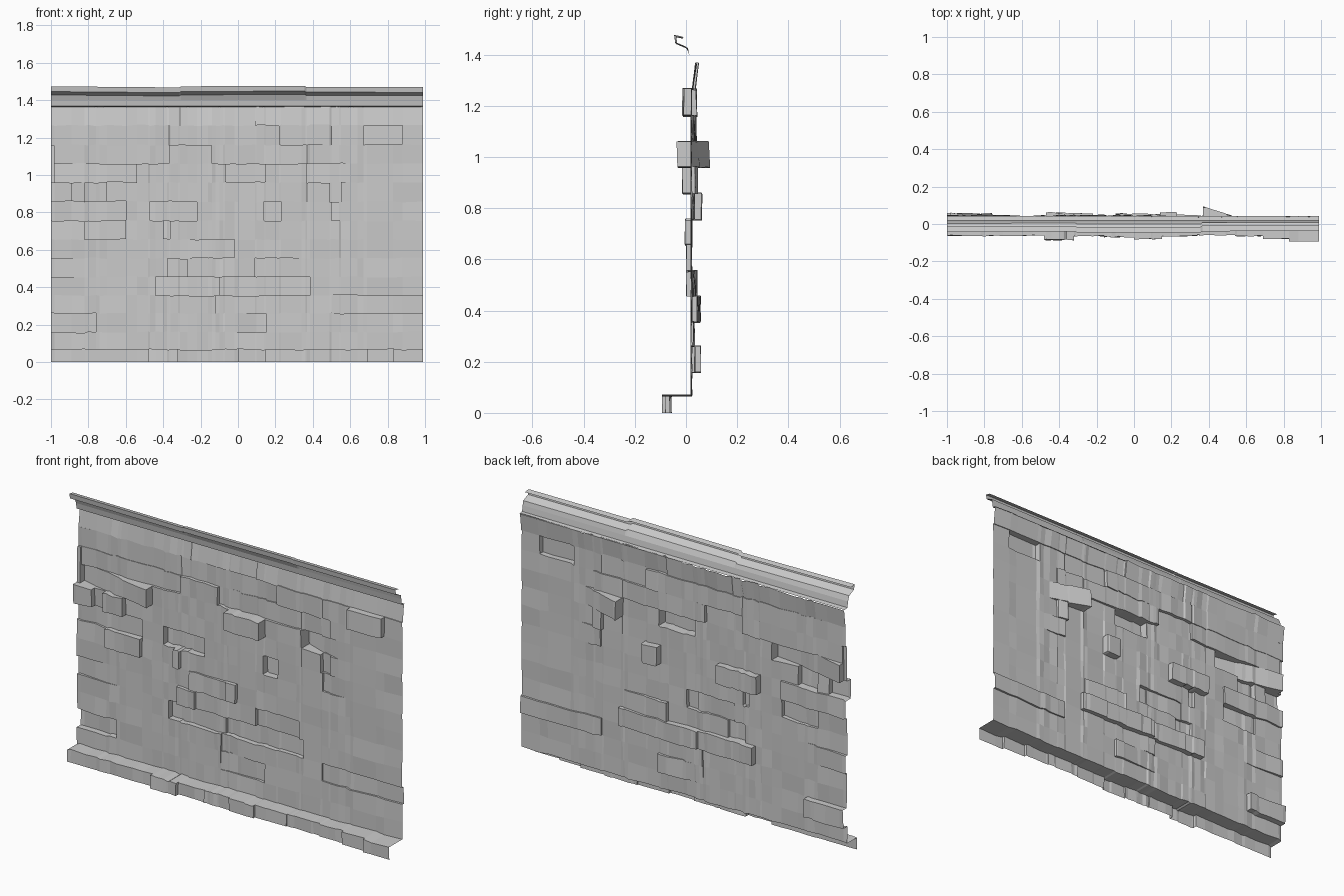
import bpy, bmesh, random

random.seed(4)

# Course heights: the foot kerb first, then thirteen courses of stone
Z = [0, 0.068, 0.16, 0.26, 0.355, 0.455, 0.555, 0.655, 0.755,
     0.857, 0.96, 1.06, 1.16, 1.265, 1.365]

# Stones pushed in or out: course, left x, right x, y shift at left and right
STONES = [
    (2, -1.0, -0.76, 0.035, 0.035), (2, -0.12, 0.15, 0.003, 0.015),
    (3, -0.12, 0.10, 0.010, 0.0),
    (4, -0.44, -0.10, 0.035, 0.020), (4, -0.10, 0.385, 0.036, 0.022),
    (5, -0.38, -0.27, -0.018, -0.018), (5, 0.09, 0.36, 0.022, 0.006),
    (5, -1.0, -0.74, 0.015, 0.0),
    (6, -0.31, -0.08, -0.006, -0.015), (6, -0.08, -0.02, -0.022, -0.022),
    (7, -0.82, -0.60, -0.012, -0.025), (7, -0.40, -0.36, -0.022, -0.022),
    (8, -0.47, -0.22, 0.040, 0.036), (8, 0.14, 0.23, 0.040, 0.040),
    (8, -1.0, -0.60, 0.010, 0.012), (8, 0.50, 0.64, 0.012, 0.0),
    (9, -1.0, -0.89, -0.034, -0.030), (9, -0.82, -0.70, -0.034, -0.034),
    (9, 0.49, 0.55, 0.025, 0.015),
    (10, -0.98, -0.80, 0.040, 0.0), (10, -0.80, -0.54, 0.0, -0.055),
    (10, -0.07, 0.15, -0.048, -0.058), (10, 0.37, 0.60, 0.070, 0.0),
    (11, -0.98, -0.37, 0.010, 0.014), (11, -0.14, 0.55, 0.020, 0.006),
    (12, -0.37, 0.22, 0.018, 0.020), (12, 0.67, 0.88, -0.034, -0.030),
    (12, -1.0, -0.37, 0.012, 0.018),
    (13, -1.0, 0.09, 0.008, 0.008),
]
KERB_X = [-1.0, -0.48, -0.32, -0.16, 0.0, 0.15, 0.34, 0.54, 0.69, 0.83, 0.99]
KERB_Y = [-0.066, -0.088, -0.066, -0.072, -0.082, -0.068, -0.062, -0.066, -0.082, -0.097]
STONES += [(0, a, b, y - 0.018, y - 0.018) for a, b, y in zip(KERB_X, KERB_X[1:], KERB_Y)]
STONES += [(3, 0.5, 0.99, 0.008, 0.012)]

X = sorted({v for s in STONES for v in s[1:3]} - {1.0})
JITTER = {(i, j): (random.uniform(-0.004, 0.004), random.uniform(-0.004, 0.004))
          for i in range(len(X)) for j in range(len(Z))}


def shift(i, j, right):
    """y shift of a cell's left or right edge."""
    mid, x = (X[i] + X[i + 1]) / 2, X[i + right]
    for c, a, b, ya, yb in STONES:
        if c == j and a < mid < b:
            return ya + (yb - ya) * (x - a) / (b - a)
    return 0.0


def corner(i, j, right, up):
    gi, gj = i + right, j + up
    jy, jz = JITTER[gi, gj]
    lean = (0.018 if up else 0.005) if j == 13 else 0.0   # top course leans back
    z = Z[gj] + (jz if 0 < gj else 0)
    return (X[gi], 0.021 + jy + shift(i, j, right) + lean, z)


def finish(bm, name):
    bmesh.ops.remove_doubles(bm, verts=bm.verts, dist=0.0002)
    bmesh.ops.recalc_face_normals(bm, faces=bm.faces)
    me = bpy.data.meshes.new(name)
    bm.to_mesh(me)
    bm.free()
    bpy.context.collection.objects.link(bpy.data.objects.new(name, me))


# Stone face: one stepped sheet, with side walls where stones sit in or out
bm = bmesh.new()


def face(*points):
    pts = list(dict.fromkeys(points))
    if len(pts) > 2:
        bm.faces.new([bm.verts.new(p) for p in pts])


nx, nz = len(X) - 1, len(Z) - 1
for i in range(nx):
    for j in range(nz):
        c = lambda r, u: corner(i, j, r, u)
        face(c(0, 0), c(1, 0), c(1, 1), c(0, 1))
        if i + 1 < nx:
            face(c(1, 0), corner(i + 1, j, 0, 0), corner(i + 1, j, 0, 1), c(1, 1))
        if j + 1 < nz:
            face(c(0, 1), c(1, 1), corner(i, j + 1, 1, 0), corner(i, j + 1, 0, 0))
finish(bm, "stone_face")

# Coping: a bent sheet curling forward along the top, in three lengths
PROFILE = [(0.042, 1.364), (0.018, 1.368), (0.013, 1.40), (0.002, 1.428),
           (-0.040, 1.446), (-0.044, 1.474), (-0.014, 1.468)]
bm = bmesh.new()
rows = []
for x, dy, dz in [(-1.0, 0, 0), (-0.315, 0.004, -0.006), (-0.305, -0.002, 0),
                  (0.355, -0.002, 0.003), (0.365, 0.005, -0.003), (0.99, 0.006, -0.004)]:
    rows.append([bm.verts.new((x, y + dy * (k > 2), z + dz * (k > 2)))
                 for k, (y, z) in enumerate(PROFILE)])
for a, b in zip(rows, rows[1:]):
    for k in range(len(PROFILE) - 1):
        bm.faces.new((a[k], b[k], b[k + 1], a[k + 1]))
finish(bm, "coping")
